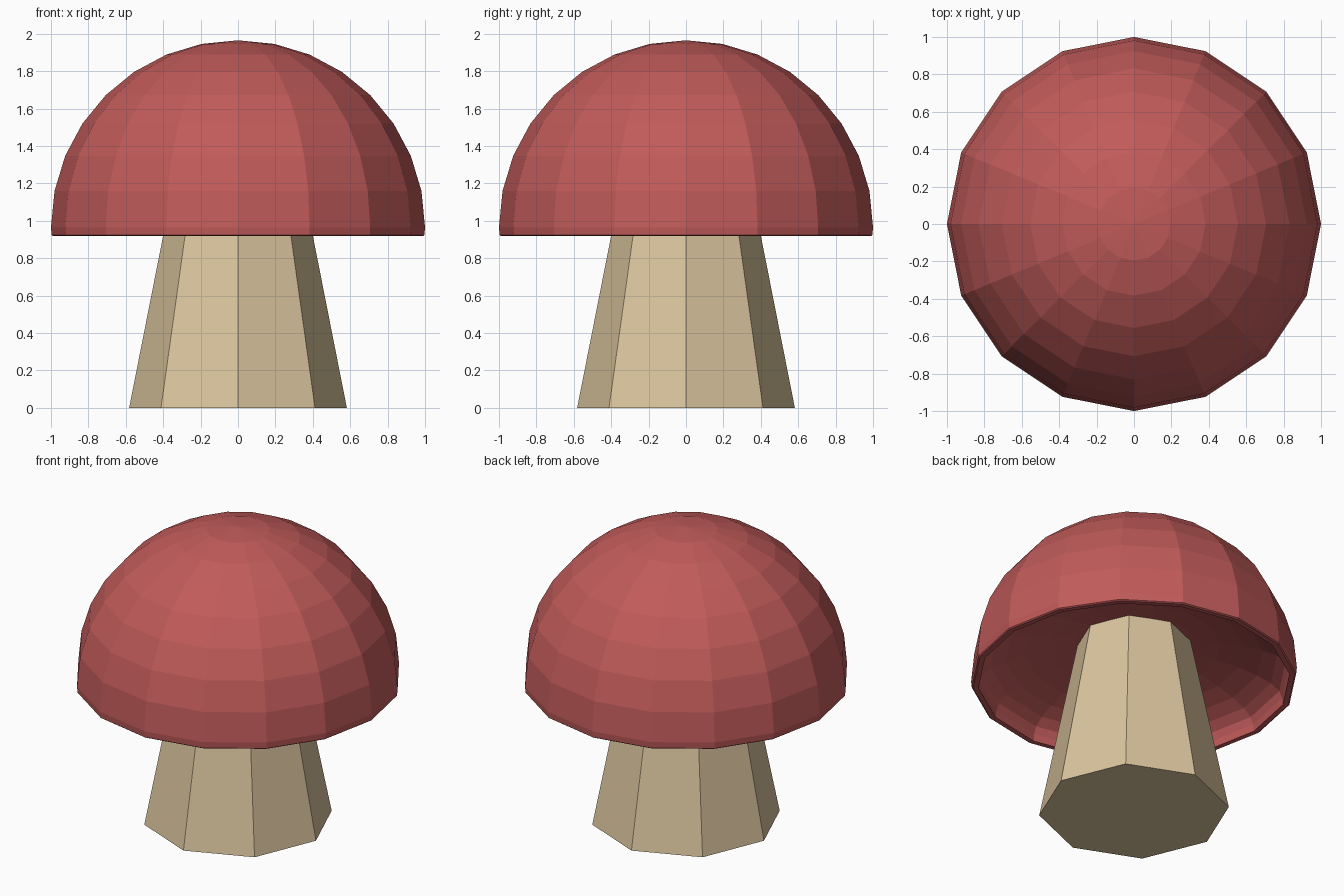
import bpy, math

if "Cube" in bpy.data.objects:
    bpy.data.objects.remove(bpy.data.objects["Cube"])


def material(name, rgb):
    m = bpy.data.materials.new(name)
    m.diffuse_color = (*rgb, 1)
    m.use_nodes = True
    m.node_tree.nodes["Principled BSDF"].inputs["Base Color"].default_value = m.diffuse_color
    return m


def lathe(name, profile, sides, mat):
    """Spin (radius, z) points about z; zero radius makes a single pole vertex."""
    verts, faces, rings = [], [], []
    for r, z in profile:
        start = len(verts)
        n = sides if r > 1e-6 else 1
        for i in range(n):
            a = 2 * math.pi * i / sides
            verts.append((r * math.cos(a), r * math.sin(a), z))
        rings.append([start + i % n for i in range(sides)])
    for lo, hi in zip(rings, rings[1:]):
        for i in range(sides):
            j = (i + 1) % sides
            quad = [lo[i], lo[j], hi[j], hi[i]]
            faces.append(list(dict.fromkeys(quad)))
    # Close open ends with flat polygons
    if profile[0][0] > 1e-6:
        faces.append(rings[0][::-1])
    if profile[-1][0] > 1e-6:
        faces.append(rings[-1])
    me = bpy.data.meshes.new(name)
    me.from_pydata(verts, [], faces)
    me.materials.append(mat)
    ob = bpy.data.objects.new(name, me)
    bpy.context.collection.objects.link(ob)
    return ob


red = material("cap red", (0.53, 0.105, 0.102))
cream = material("stalk cream", (0.71, 0.56, 0.345))

# Cap: dome with a shallow hollow underneath and a narrow rim
MID, STEPS = 0.965, 8


def arc(radius, height):
    pts = []
    for k in range(STEPS + 1):
        a = math.pi / 2 * k / STEPS
        pts.append((radius * math.sin(a), MID + height * math.cos(a)))
    return pts


rim = [(0.955, 0.918), (0.988, 0.918), (0.996, 0.924)]
lathe("cap", arc(0.95, 0.235) + rim + arc(1.0, 1.0)[::-1], 16, red)

# Stalk: tapered eight-sided column reaching up into the cap
lathe("stalk", [(0.582, 0.0), (0.345, 1.2)], 8, cream)
